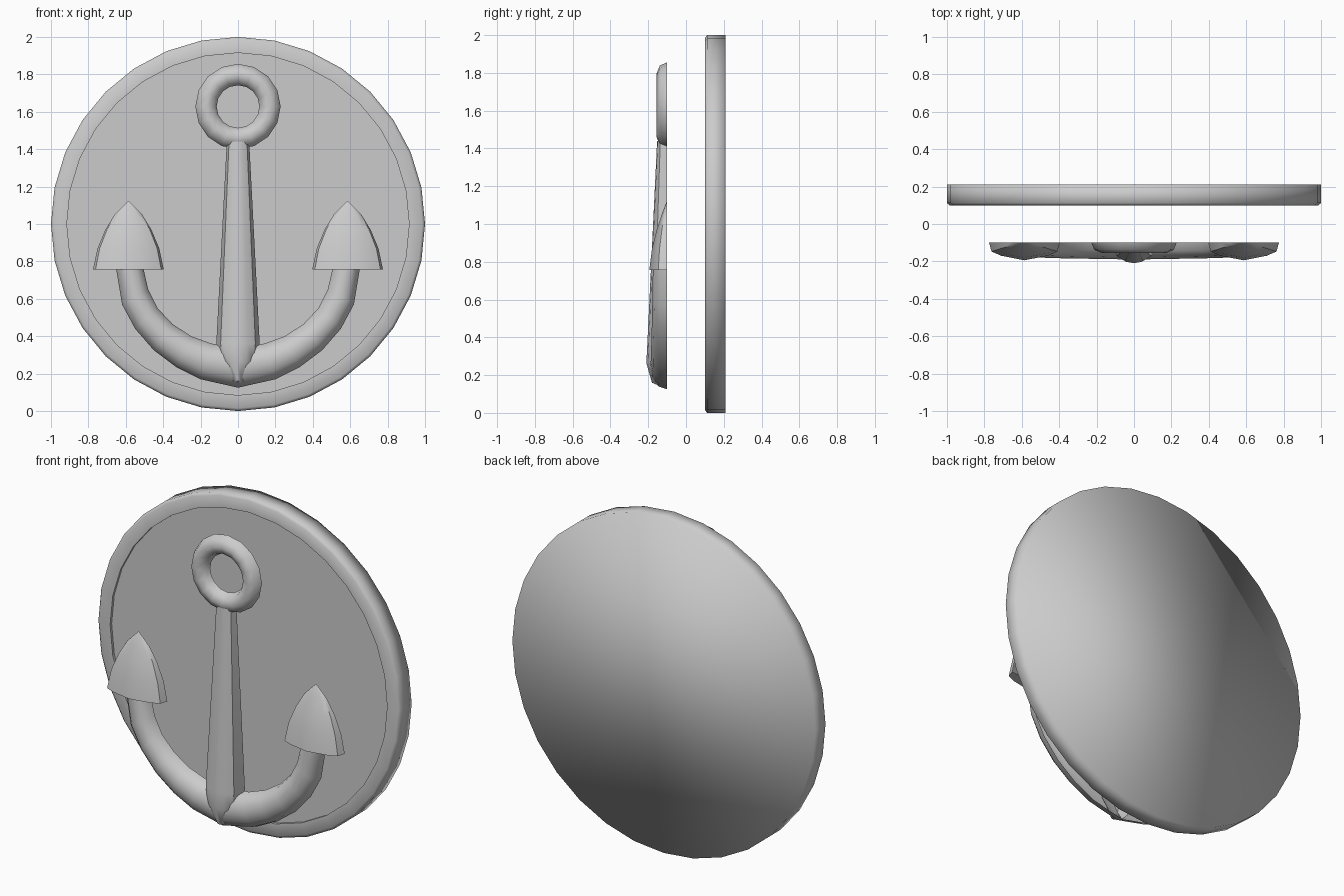
import bpy, bmesh
from math import sin, cos, pi, radians

if "Cube" in bpy.data.objects:
    bpy.data.objects.remove(bpy.data.objects["Cube"])

BACK = -0.10   # plane of the anchor's open back


def finish(name, bm, angle=None, mirror=False):
    me = bpy.data.meshes.new(name)
    bm.to_mesh(me)
    bm.free()
    ob = bpy.data.objects.new(name, me)
    bpy.context.collection.objects.link(ob)
    if mirror:
        m = ob.modifiers.new("Mirror", 'MIRROR')
        m.use_clip = True
    bpy.ops.object.select_all(action='DESELECT')
    ob.select_set(True)
    bpy.context.view_layer.objects.active = ob
    if angle is None:
        bpy.ops.object.shade_smooth()
    else:
        bpy.ops.object.shade_smooth_by_angle(angle=radians(angle))
    return ob


def loft(rings, closed_path=False, closed_ring=False, cap=False):
    """Skin a list of equal-length point rings."""
    bm = bmesh.new()
    vs = [[bm.verts.new(p) for p in r] for r in rings]
    n, k = len(vs), len(vs[0])
    for i in range(n if closed_path else n - 1):
        for j in range(k if closed_ring else k - 1):
            a, b = vs[i], vs[(i + 1) % n]
            j2 = (j + 1) % k
            bm.faces.new((a[j], a[j2], b[j2], b[j]))
    if cap:
        bm.faces.new(vs[0][::-1])
    bmesh.ops.remove_doubles(bm, verts=bm.verts, dist=1e-5)
    bm.normal_update()
    # open reliefs face the front
    if sum(f.normal.y * f.calc_area() for f in bm.faces) > 0:
        bmesh.ops.reverse_faces(bm, faces=bm.faces)
    return bm


# backing disc with a raised rim and a softened front edge
N = 32
profile = [(0.915, 0.115), (0.915, 0.10), (0.985, 0.10), (1.0, 0.112), (1.0, 0.21)]
rings = [[(r * sin(2 * pi * i / N), y, 1 + r * cos(2 * pi * i / N)) for i in range(N)]
         for r, y in profile]
bm = loft(rings, closed_ring=True)
bm.verts.ensure_lookup_table()
bm.faces.new(bm.verts[:N])
bm.faces.new(bm.verts[-N:])
bmesh.ops.recalc_face_normals(bm, faces=bm.faces)
for e in bm.edges:   # crisp recess edges, rest stays smooth
    if all(abs((v.co.x ** 2 + (v.co.z - 1) ** 2) ** 0.5 - 0.915) < 1e-3 for v in e.verts):
        e.smooth = False
finish("backing_disc", bm)

# shackle ring: front half of a torus
rings = []
for i in range(16):
    a = 2 * pi * i / 16
    ring = []
    for j in range(5):
        t = pi * j / 4
        r = 0.171 + 0.057 * cos(t)
        ring.append((r * sin(a), BACK - 0.055 * sin(t), 1.628 + r * cos(a)))
    rings.append(ring)
finish("shackle_ring", loft(rings, closed_path=True), 60)

# tapered shank, ending in a point at the crown: (z, half width, depth)
section = [(-1, 0), (-0.8, 0.68), (-0.42, 0.93), (0, 1), (0.42, 0.93), (0.8, 0.68), (1, 0)]
stations = [(1.44, 0.06, 0.053), (0.36, 0.116, 0.105), (0.265, 0.10, 0.11),
            (0.16, 0.035, 0.08), (0.125, 0, 0)]
rings = [[(w * x, BACK - d * y, z) for x, y in section] for z, w, d in stations]
finish("shank", loft(rings), 40)

# curved arms: half-round section between an outer and an inner edge point
pairs = [((0, 0.125), (0, 0.35), 0.09), ((0.20, 0.17), (0.14, 0.36), 0.087),
         ((0.33, 0.235), (0.25, 0.40), 0.085), ((0.45, 0.325), (0.35, 0.465), 0.083),
         ((0.55, 0.44), (0.43, 0.55), 0.08), ((0.62, 0.57), (0.48, 0.65), 0.078),
         ((0.655, 0.78), (0.51, 0.78), 0.075)]
rings = []
for o, n, d in pairs:
    ring = []
    for j in range(7):
        t = pi * j / 6
        f = (1 - cos(t)) / 2
        ring.append((o[0] + (n[0] - o[0]) * f, BACK - d * sin(t), o[1] + (n[1] - o[1]) * f))
    rings.append(ring)
finish("arms", loft(rings), 60, mirror=True)

# pointed flukes: (z, half width, depth)
section = [(-1, 0), (-0.93, 0.5), (-0.66, 0.74), (0, 1), (0.66, 0.74), (0.93, 0.5), (1, 0)]
stations = [(0.757, 0.189, 0.094), (0.87, 0.165, 0.08), (0.97, 0.123, 0.055),
            (1.05, 0.074, 0.029), (1.125, 0, 0)]
rings = [[(0.586 + w * x, BACK - d * y, z) for x, y in section] for z, w, d in stations]
finish("flukes", loft(rings, cap=True), 45, mirror=True)
